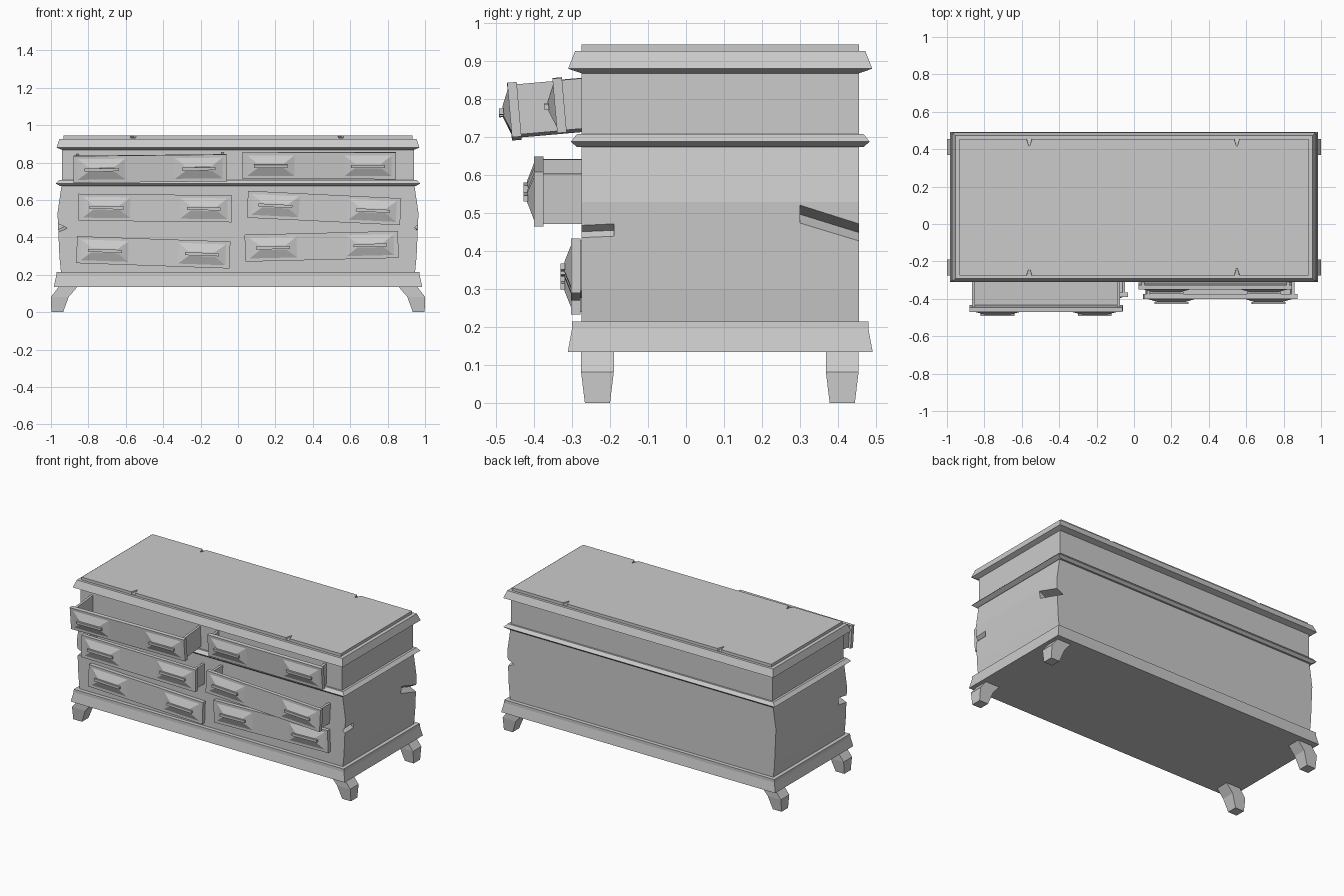
import bpy, bmesh
from math import radians
from mathutils import Matrix, Vector

if "Cube" in bpy.data.objects:
    bpy.data.objects.remove(bpy.data.objects["Cube"])

BX, BY0, BY1 = 0.94, -0.275, 0.455     # carcass half width, front, back


def finish(name, bm, matrix=None):
    bmesh.ops.recalc_face_normals(bm, faces=bm.faces)
    me = bpy.data.meshes.new(name)
    bm.to_mesh(me)
    bm.free()
    ob = bpy.data.objects.new(name, me)
    bpy.context.collection.objects.link(ob)
    if matrix:
        ob.matrix_world = matrix
    return ob


def loft(bm, rings):
    """Join equal-length point rings and cap both ends."""
    vs = [[bm.verts.new(p) for p in r] for r in rings]
    n = len(vs[0])
    for a, b in zip(vs, vs[1:]):
        for i in range(n):
            j = (i + 1) % n
            bm.faces.new((a[i], a[j], b[j], b[i]))
    bm.faces.new(vs[0])
    bm.faces.new(vs[-1])


def rect_ring(ox, oy, z):
    x, a, b = BX + ox, BY0 - oy, BY1 + oy
    return [(-x, a, z), (x, a, z), (x, b, z), (-x, b, z)]


def tier(name, profile):
    bm = bmesh.new()
    loft(bm, [rect_ring(*p) for p in profile])
    return finish(name, bm)


def box(bm, x0, x1, y0, y1, z0, z1):
    loft(bm, [[(x0, y0, z), (x1, y0, z), (x1, y1, z), (x0, y1, z)] for z in (z0, z1)])


def cut(target, points):
    """Subtract the convex hull of the points from the target."""
    bm = bmesh.new()
    for p in points:
        bm.verts.new(p)
    bmesh.ops.convex_hull(bm, input=bm.verts)
    cutter = finish("cutter", bm)
    cutter.hide_render = True
    mod = target.modifiers.new("cut", 'BOOLEAN')
    mod.operation, mod.object, mod.solver = 'DIFFERENCE', cutter, 'EXACT'
    bpy.context.view_layer.objects.active = target
    bpy.ops.object.modifier_apply(modifier=mod.name)
    bpy.data.objects.remove(cutter)


# Carcass and mouldings, as (x offset, y offset, height)
lower = tier("lower_body", [(0.005, 0, 0.2), (0.015, 0, 0.3), (0.025, 0, 0.53), (0.003, 0, 0.68)])
tier("upper_body", [(0, 0, 0.68), (0, 0, 0.88)])
tier("base_moulding", [(0.045, 0.036, 0.135), (0.032, 0.025, 0.195), (0.03, 0.025, 0.215)])
tier("middle_moulding", [(0.01, 0.012, 0.674), (0.035, 0.028, 0.688), (0.015, 0.012, 0.708)])
lid = tier("lid", [(0, 0, 0.868), (0.03, 0.035, 0.88), (0.015, 0.017, 0.926),
                   (-0.008, 0, 0.926), (-0.008, 0, 0.944)])

# Chips in the body corners: slanted V grooves on the sides
for side, ya, za, yb, zb, depth in ((1, 0.30, 0.497, 0.5, 0.435, 0.045),
                                    (-1, -0.19, 0.465, -0.3, 0.445, 0.05),
                                    (1, -0.19, 0.455, -0.3, 0.45, 0.02)):
    pts = []
    for y, z in ((ya, za), (yb, zb)):
        pts += [(side * 0.98, y, z + 0.032), (side * 0.98, y, z - 0.032),
                (side * (0.963 - depth), y, z)]
    cut(lower, pts)

# Small nicks along the lid edges
for x in (-0.56, 0.55):
    for edge, inward in ((BY0, 1), (BY1, -1)):
        tip = edge + inward * 0.045
        out = edge - inward * 0.005
        cut(lid, [(x - 0.018, out, 0.96), (x + 0.018, out, 0.96), (x, tip, 0.96),
                  (x - 0.015, out, 0.930), (x + 0.015, out, 0.930), (x, tip, 0.938)])

# Splayed feet, as (inner x, outer x, half depth, height)
for side in (-1, 1):
    for yc, label in ((-0.233, "front"), (0.411, "back")):
        bm = bmesh.new()
        loft(bm, [[(side * a, yc - d, z), (side * b, yc - d, z),
                   (side * b, yc + d, z), (side * a, yc + d, z)]
                  for a, b, d, z in ((0.935, 0.998, 0.033, 0), (0.905, 1.0, 0.043, 0.082),
                                     (0.855, 0.955, 0.043, 0.14))])
        finish(label + "_foot", bm)


def drawer(name, x, y, z, pitch, roll):
    m = (Matrix.Translation((x, y, z)) @ Matrix.Rotation(radians(roll), 4, 'Y')
         @ Matrix.Rotation(radians(pitch), 4, 'X'))
    # Front panel with two raised facets
    bm = bmesh.new()
    box(bm, -0.41, 0.41, 0, 0.025, -0.072, 0.072)
    for cx in (-0.26, 0.26):
        loft(bm, [[(cx - w, d, -h), (cx + w, d, -h), (cx + w, d, h), (cx - w, d, h)]
                  for w, h, d in ((0.13, 0.058, 0.001), (0.07, 0.012, -0.018))])
    finish(name + "_front", bm, m)
    # Open tray behind the panel
    bm = bmesh.new()
    box(bm, -0.395, 0.395, 0.02, 0.32, -0.066, -0.054)
    for s in (-1, 1):
        a, b = sorted((s * 0.395, s * 0.38))
        box(bm, a, b, 0.02, 0.32, -0.066, 0.066)
    box(bm, -0.395, 0.395, 0.308, 0.32, -0.066, 0.066)
    finish(name + "_tray", bm, m)
    # Bar handles
    bm = bmesh.new()
    for cx in (-0.26, 0.26):
        box(bm, cx - 0.09, cx + 0.09, -0.028, -0.016, -0.009, 0.007)
    finish(name + "_handles", bm, m)


drawer("top_left_drawer", -0.47, -0.464, 0.767, 5, -0.6)
drawer("top_right_drawer", 0.435, -0.345, 0.783, 5, 0.1)
drawer("middle_left_drawer", -0.443, -0.39, 0.557, 0, 0.6)
drawer("middle_right_drawer", 0.46, -0.40, 0.557, 0, 2.8)
drawer("bottom_left_drawer", -0.453, -0.302, 0.32, 0, 2)
drawer("bottom_right_drawer", 0.447, -0.302, 0.352, 0, -1.4)
